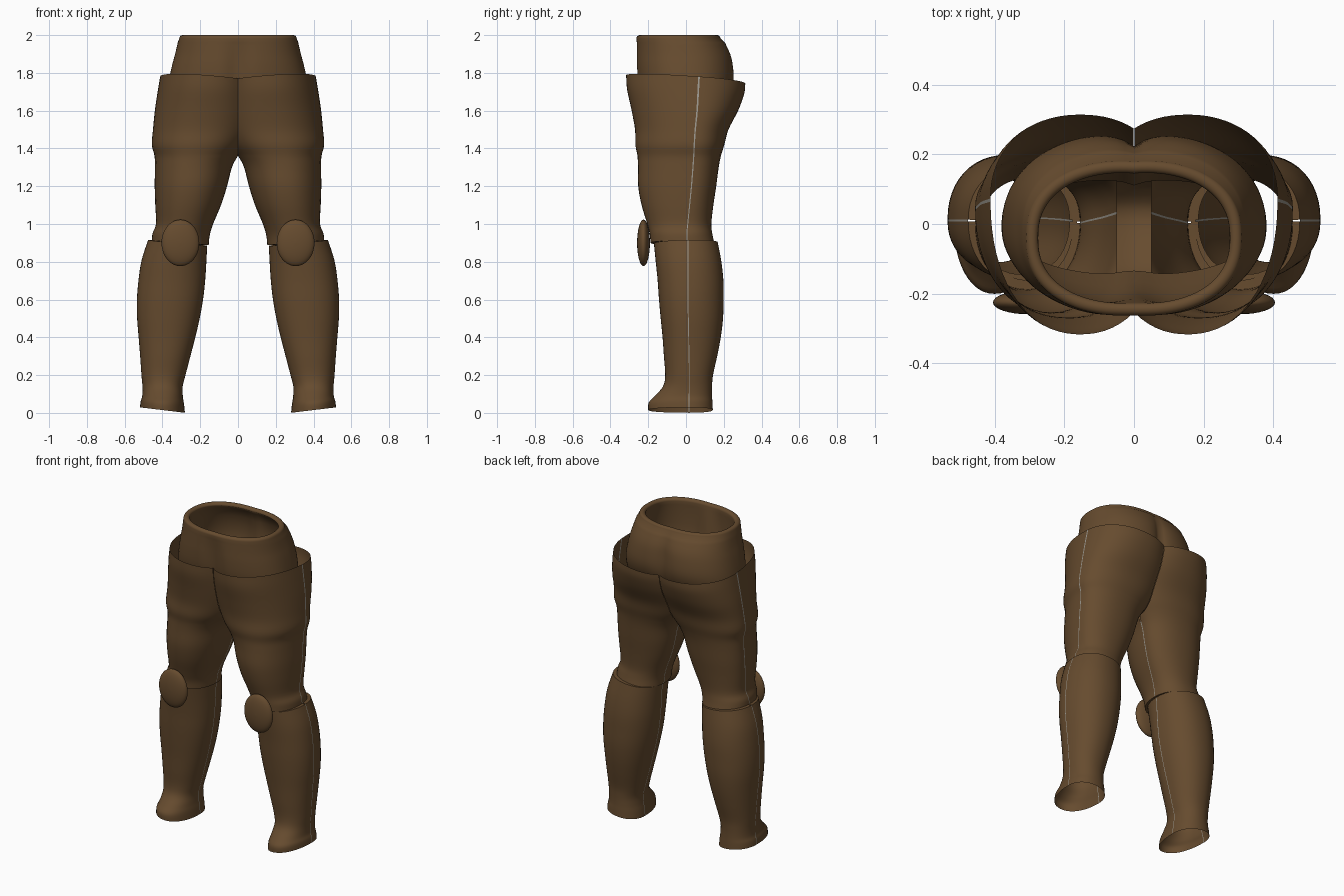
import bpy, math

if "Cube" in bpy.data.objects:
    bpy.data.objects.remove(bpy.data.objects["Cube"])


def colour(name, rgb):
    m = bpy.data.materials.new(name)
    m.diffuse_color = (*rgb, 1)
    m.use_nodes = True
    m.node_tree.nodes["Principled BSDF"].inputs["Base Color"].default_value = m.diffuse_color
    return m


brown = colour("leather_brown", (0.133, 0.071, 0.028))
grey = colour("seam_grey", (0.33, 0.31, 0.27))


def make(name, verts, faces, mirror=False, mat=brown):
    me = bpy.data.meshes.new(name)
    me.from_pydata(verts, [], faces)
    me.materials.append(mat)
    for p in me.polygons:
        p.use_smooth = True
    ob = bpy.data.objects.new(name, me)
    bpy.context.collection.objects.link(ob)
    if mirror:
        ob.modifiers.new("mirror", 'MIRROR').use_mirror_merge = False
    return ob


def grid(rows, flip=False, closed=False):
    """Skin a list of equally long point rows."""
    n = len(rows[0])
    verts = [p for r in rows for p in r]
    faces = []
    for i in range(len(rows) - 1):
        for j in range(n if closed else n - 1):
            k = (j + 1) % n
            f = (i * n + j, (i + 1) * n + j, (i + 1) * n + k, i * n + k)
            faces.append(f[::-1] if flip else f)
    return verts, faces


def smooth_keys(keys, sub):
    """Catmull-Rom interpolation through tuples."""
    out = []
    last = len(keys) - 1
    for i in range(last):
        p0, p1, p2, p3 = (keys[min(max(i + d, 0), last)] for d in (-1, 0, 1, 2))
        for s in range(sub):
            t = s / sub
            out.append(tuple(
                0.5 * (2 * b + (c - a) * t + (2 * a - 5 * b + 4 * c - d) * t * t
                       + (3 * b - a - 3 * c + d) * t ** 3)
                for a, b, c, d in zip(p0, p1, p2, p3)))
    return out + [keys[-1]]


def half_rows(keys, back, top_tilt, end_tilt, e=0.92, n=24, gap=0.01):
    """Point rows for the front or back half of a leg tube, cut at the centre plane."""
    rings = smooth_keys(keys, 4)
    rows = []
    for i, (z, xi, xo, yf, ys, yb) in enumerate(rings):
        u = i / (len(rings) - 1)
        cx, a = (xi + xo) / 2, (xo - xi) / 2
        end = math.pi - gap
        if xi < 0.0008:
            end = min(end, math.pi - math.acos(((cx - 0.0008) / a) ** (1 / e)))
        row = []
        for j in range(n + 1):
            t = gap + (end - gap) * j / n
            c, s = math.cos(t), math.sin(t)
            x = cx + a * math.copysign(abs(c) ** e, c)
            y = ys + ((yb if back else yf) - ys) * s ** e
            w0, w1 = max(0, 1 - 5 * u), max(0, 5 * u - 4)
            dz = w0 * (top_tilt[0] * (x - cx) + top_tilt[1] * y)
            dz += w1 * (end_tilt[0] * (x - cx) + end_tilt[1] * y)
            row.append((x, y, z + dz))
        rows.append(row)
    return rows


def leg_part(name, keys, top_tilt, end_tilt, lip_at_top):
    front = half_rows(keys, False, top_tilt, end_tilt)
    back = half_rows(keys, True, top_tilt, end_tilt)
    # seam tapes between the halves, outer side and inner side
    make(name + "_outer_seam", *grid([[f[0], b[0]] for f, b in zip(front, back)]),
         mirror=True, mat=grey)
    inner = [[b[-1], f[-1]] for f, b in zip(front, back)
             if f[-1][0] > 0.01 and b[-1][1] - f[-1][1] < 0.02]
    make(name + "_inner_seam", *grid(inner), mirror=True, mat=grey)
    # shells, with a narrow lip turned in at the knee
    k = keys[0] if lip_at_top else keys[-1]
    cx, cy = (k[1] + k[2]) / 2, k[4]
    for side, rows in (("_front", front), ("_back", back)):
        edge = rows[0] if lip_at_top else rows[-1]
        lip = [(cx + (x - cx) * .86, cy + (y - cy) * .86, z) for x, y, z in edge]
        make(name + side, *grid(rows, flip=side == "_front"), mirror=True)
        pair = [lip, edge] if lip_at_top else [edge, lip]
        make(name + side + "_lip", *grid(pair, flip=side == "_front"), mirror=True)


# keys: height, inner x, outer x, front y, seam y, back y
thigh = [
    (1.765, -.105, .412, -.317, .07, .314),
    (1.70, -.105, .424, -.312, .066, .308),
    (1.60, -.105, .440, -.288, .06, .275),
    (1.50, -.085, .450, -.270, .05, .225),
    (1.42, -.045, .456, -.268, .045, .203),
    (1.36, .000, .442, -.257, .042, .185),
    (1.30, .032, .440, -.254, .038, .173),
    (1.20, .058, .441, -.253, .03, .160),
    (1.10, .090, .438, -.235, .02, .145),
    (1.00, .132, .434, -.205, .01, .134),
    (.945, .150, .452, -.192, .005, .140),
    (.900, .155, .456, -.188, .005, .150),
]
shin = [
    (.900, .163, .476, -.170, .01, .168),
    (.80, .168, .510, -.160, .01, .187),
    (.70, .174, .527, -.150, .01, .198),
    (.60, .185, .535, -.143, .01, .199),
    (.50, .203, .534, -.134, .012, .196),
    (.40, .226, .526, -.124, .014, .184),
    (.30, .252, .518, -.117, .016, .165),
    (.20, .278, .511, -.110, .017, .143),
    (.14, .293, .506, -.122, .017, .138),
    (.09, .292, .507, -.165, .017, .138),
    (.055, .286, .515, -.197, .017, .140),
    (.015, .281, .519, -.200, .017, .142),
]
leg_part("thigh", thigh, (.08, -.07), (.08, 0), False)
leg_part("shin", shin, (.10, .02), (.12, 0), True)

# waist: height, half width, front y, back y, cleft depth, inset
waist = [
    (1.54, .380, -.180, .165, .020, 0),
    (1.62, .380, -.215, .205, .025, 0),
    (1.69, .376, -.243, .245, .034, 0),
    (1.76, .366, -.260, .263, .040, 0),
    (1.84, .349, -.266, .258, .036, 0),
    (1.90, .333, -.266, .243, .026, 0),
    (1.96, .319, -.265, .212, .012, 0),
]
profile = smooth_keys(waist, 3)
rim = (.311, -.265, .185, .004)
for k in range(9):  # rolled rim
    t = math.pi * k / 8
    profile.append((1.983 + .017 * math.sin(t), *rim, .018 * (1 - math.cos(t))))
for z, hx, yf, yb, d, _ in reversed(waist):  # inner lining
    profile.append((z, hx, yf, yb, d, .034))
rows = []
for z, hx, yf, yb, d, inset in profile:
    row = []
    cy = (yf + yb) / 2
    a, b = hx - inset, (yb - yf) / 2 - inset
    for j in range(120):
        t = math.tau * j / 120
        c, s = math.cos(t), math.sin(t)
        x = a * math.copysign(abs(c) ** .85, c)
        y = b * math.copysign(abs(s) ** .85, s)
        dip = math.exp(-abs(x) / .05) if s > 0 else .6 * math.exp(-(x / .06) ** 2)
        y -= math.copysign(d * dip, s) * abs(s)
        row.append((x, cy + y, z))
    rows.append(row)
make("waistband", *grid(rows, flip=True, closed=True))

# strap joining the front and back of the waist between the legs
path = smooth_keys([(-.175, 1.56), (-.14, 1.48), (-.05, 1.42), (.04, 1.40),
                    (.10, 1.45), (.13, 1.50), (.15, 1.56)], 3)
make("crotch_strap", *grid([[(x, y, z + 3 * x * x) for x in (-.05, -.025, 0, .025, .05)]
                           for y, z in path]))

# knee pads: lens-shaped discs
rows = []
for i in range(17):
    p = math.pi * i / 16
    r, h = math.sin(p), math.cos(p)
    rows.append([(.305 + .1 * r * math.cos(q), -.225 - .034 * h, .90 + .123 * r * math.sin(q))
                 for q in (math.tau * j / 40 for j in range(40))])
make("knee_pad", *grid(rows, closed=True), mirror=True)
